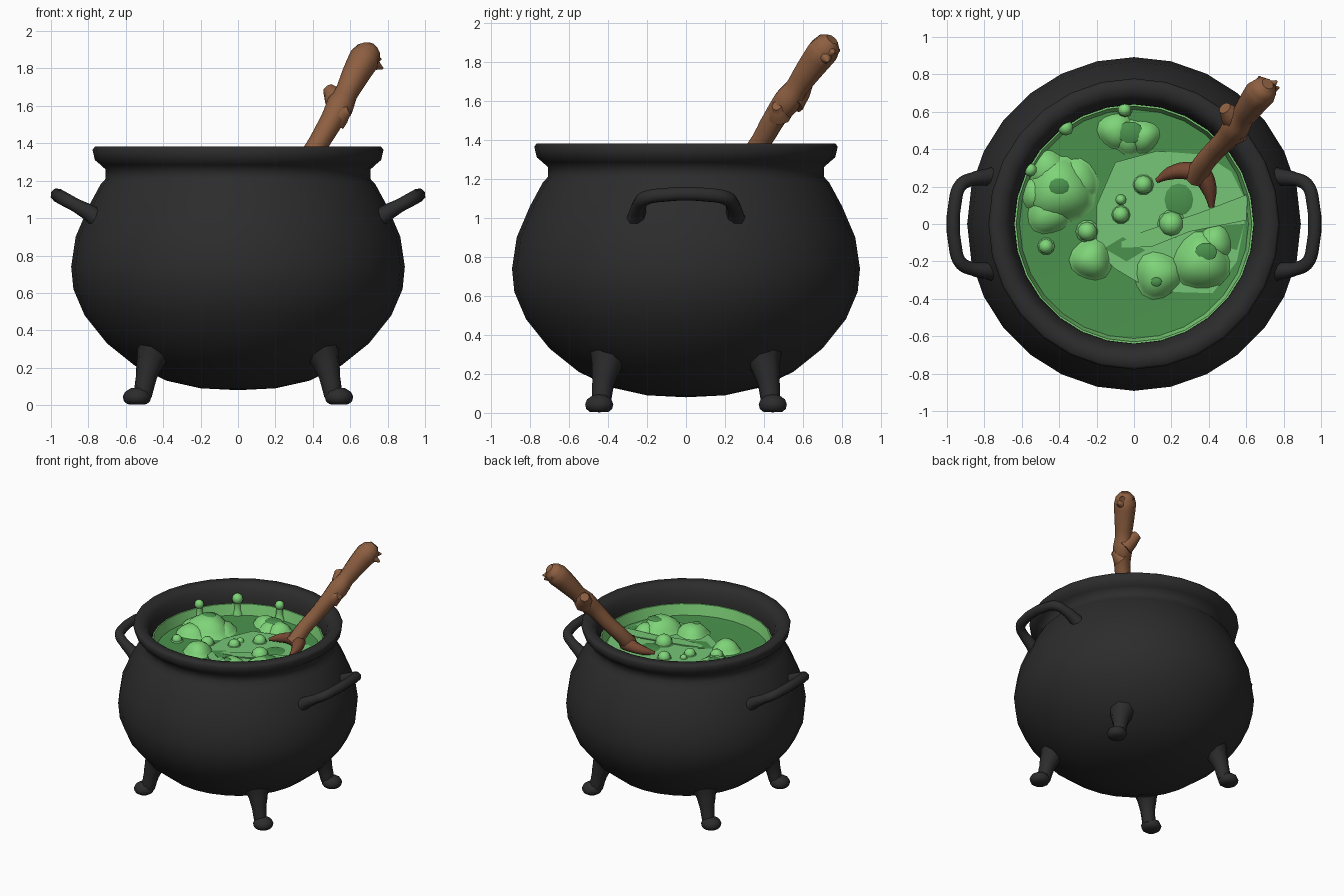
import bpy, bmesh, math
from mathutils import Vector

if "Cube" in bpy.data.objects:
    bpy.data.objects.remove(bpy.data.objects["Cube"], do_unlink=True)


def material(name, rgb):
    m = bpy.data.materials.new(name)
    m.use_nodes = True
    m.diffuse_color = (*rgb, 1)
    bsdf = m.node_tree.nodes["Principled BSDF"]
    bsdf.inputs["Base Color"].default_value = (*rgb, 1)
    bsdf.inputs["Roughness"].default_value = 0.8
    return m


IRON = material("black iron", (0.025, 0.025, 0.026))
LIGHT = material("light green", (0.21, 0.66, 0.19))
MID = material("mid green", (0.18, 0.56, 0.18))
DARK = material("dark green", (0.07, 0.29, 0.075))
WOOD = material("brown wood", (0.27, 0.115, 0.053))
WET = material("wet dark wood", (0.18, 0.065, 0.032))


def finish(ob, angle=60):
    bpy.ops.object.select_all(action="DESELECT")
    ob.select_set(True)
    bpy.context.view_layer.objects.active = ob
    bpy.ops.object.shade_smooth_by_angle(angle=math.radians(angle))
    return ob


def from_bmesh(name, bm, mats):
    me = bpy.data.meshes.new(name)
    bm.to_mesh(me)
    bm.free()
    for m in mats:
        me.materials.append(m)
    ob = bpy.data.objects.new(name, me)
    bpy.context.collection.objects.link(ob)
    return ob


def lathe(name, profile, seg, mats, loc=(0, 0, 0), scale=(1, 1, 1), rule=None, wobble=0):
    """Spin (radius, height) points about z; wobble makes the outline lumpy."""
    bm = bmesh.new()
    rings = []
    for r, z in profile:
        ring = []
        for j in range(seg):
            a = math.tau * j / seg
            k = r * (1 + wobble * math.sin(3 * a + 9 * loc[0]))
            ring.append(bm.verts.new((k * math.cos(a) * scale[0] + loc[0],
                                      k * math.sin(a) * scale[1] + loc[1],
                                      z * scale[2] + loc[2])))
        rings.append(ring)
    for lo, hi in zip(rings, rings[1:]):
        for j in range(seg):
            n = (j + 1) % seg
            bm.faces.new((lo[j], lo[n], hi[n], hi[j]))
    bmesh.ops.remove_doubles(bm, verts=bm.verts, dist=0.0005)
    if rule:
        for f in bm.faces:
            f.material_index = rule(f.calc_center_median())
    return finish(from_bmesh(name, bm, mats))


def tube(name, points, mat):
    """Tapered tube through (x, y, z, radius) points, turned into a mesh."""
    cu = bpy.data.curves.new(name, "CURVE")
    cu.dimensions = "3D"
    cu.bevel_depth = 1
    cu.bevel_resolution = 2
    cu.resolution_u = 3
    cu.use_fill_caps = True
    sp = cu.splines.new("BEZIER")
    sp.bezier_points.add(len(points) - 1)
    for bp, p in zip(sp.bezier_points, points):
        bp.co, bp.radius = p[:3], p[3]
        bp.handle_left_type = bp.handle_right_type = "AUTO"
    cu.materials.append(mat)
    ob = bpy.data.objects.new(name, cu)
    bpy.context.collection.objects.link(ob)
    bpy.ops.object.select_all(action="DESELECT")
    ob.select_set(True)
    bpy.context.view_layer.objects.active = ob
    bpy.ops.object.convert(target="MESH")
    return finish(bpy.context.view_layer.objects.active)


# Pot body with neck, flared rim and inner wall
lathe("pot", [(0, .08), (.2, .09), (.38, .13), (.55, .21), (.7, .33), (.82, .48),
              (.88, .62), (.892, .74), (.868, .9), (.8, 1.06), (.735, 1.18), (.708, 1.21),
              (.708, 1.26), (.735, 1.285), (.765, 1.31), (.778, 1.365), (.765, 1.382),
              (.7, 1.38), (.665, 1.34), (.64, 1.27), (.635, 1.08)], 28, [IRON])

# Four slim legs with round feet turned outward
for sx, sy, label in ((1, -1, "front_left"), (-1, -1, "front_right"),
                      (1, 1, "back_left"), (-1, 1, "back_right")):
    tube(label + "_leg", [(sx * .44, sy * .39, .31, .11), (sx * .47, sy * .41, .23, .075),
                          (sx * .49, sy * .425, .15, .057), (sx * .51, sy * .435, .05, .05)], IRON)
    lathe(label + "_foot", [(0, .003), (.05, .005), (.07, .02), (.076, .045), (.065, .07),
                            (.035, .09), (0, .095)], 10, [IRON], (sx * .54, sy * .445, 0))

# Side handles, tilted outward
for s, label in ((1, "left_handle"), (-1, "right_handle")):
    half = [(.74, .255, .99, .054), (.79, .25, 1.025, .045), (.87, .238, 1.07, .036),
            (.925, .21, 1.1, .037), (.952, .145, 1.115, .037)]
    pts = [(s * x, y, z, r) for x, y, z, r in half]
    pts += [(x, -y, z, r) for x, y, z, r in reversed(pts)]
    tube(label, pts, IRON)

# Brew surface with a bright edge that clings to the wall
lathe("brew", [(.648, 1.235), (.63, 1.235), (.612, 1.15), (.3, 1.14), (0, 1.14)], 28,
      [DARK, LIGHT], rule=lambda c: int(c.xy.length > .59))


def plate(name, outline, z, mat, slope=0):
    """Thin slab over an outline, rising with x by the slope."""
    bm = bmesh.new()
    face = bm.faces.new([bm.verts.new((x, y, z + slope * x)) for x, y in outline])
    top = bmesh.ops.extrude_face_region(bm, geom=[face])["geom"]
    bmesh.ops.translate(bm, vec=(0, 0, .008),
                        verts=[v for v in top if isinstance(v, bmesh.types.BMVert)])
    bmesh.ops.recalc_face_normals(bm, faces=bm.faces)
    return from_bmesh(name, bm, [mat])


# Thick swirls floating on the brew
plate("wide_swirl", [(-.2, -.14), (-.1, -.24), (.1, -.36), (.42, -.37), (.55, -.2), (.59, .0),
                     (.59, .14), (.52, .28), (.38, .37), (.12, .39), (-.1, .33), (-.2, .1)],
      1.144, MID)
plate("dark_pool", [(-.16, -.13), (-.06, -.07), (.06, -.14), (-.04, -.2)], 1.146, DARK)
plate("right_pool", [(.3, -.02), (.59, .0), (.55, -.14), (.42, -.1)], 1.146, DARK)
plate("swirl_fold", [(-.14, -.13), (.05, -.04), (.35, .06), (.61, .16), (.6, .02), (.3, -.04),
                     (.1, -.12)], 1.15, MID, .06)

# Gooey mounds with flared skirts, some opened by a dark crater
MOUND = [(1.12, 0), (.97, .12), (.84, .38), (.66, .68), (.36, .93), (0, 1)]
mounds = [(-.4, .18, .18, .125), (-.46, .29, .11, .08), (-.31, .23, .12, .07),
          (-.46, .06, .12, .08), (-.23, -.19, .11, .09), (.13, -.27, .13, .09),
          (.36, -.2, .16, .12), (.43, -.1, .1, .08), (-.1, .5, .1, .07),
          (.05, .47, .09, .07), (-.03, .47, .1, .06), (-.52, .16, .09, .07)]
for i, (x, y, r, h) in enumerate(mounds):
    lathe(f"mound_{i + 1}", MOUND, 14, [LIGHT], (x, y, 1.135), (r, r, h), wobble=.07)
for i, (x, y, z, r) in enumerate([(-.4, .2, 1.254, .055), (.385, -.15, 1.245, .06),
                                  (-.02, .49, 1.195, .07), (.12, -.31, 1.222, .03)]):
    lathe(f"crater_{i + 1}", [(1, 0), (.8, .006), (0, .009)], 10, [DARK],
          (x, y, z), (r, r * .85, 1))


def bubble(name, x, y, z, r):
    bpy.ops.mesh.primitive_uv_sphere_add(segments=10, ring_count=6, radius=r, location=(x, y, z))
    ob = bpy.context.object
    ob.name = name
    ob.data.materials.append(LIGHT)
    finish(ob)


# Floating bubbles, each in a flat collar
for i, (x, y, r) in enumerate([(.2, 0, .068), (.05, .21, .05), (-.07, .05, .045),
                               (-.07, .13, .026), (-.47, -.12, .04), (-.25, -.04, .052)]):
    bubble(f"bubble_{i + 1}", x, y, 1.155, r)
    lathe(f"bubble_collar_{i + 1}", [(1.2, 0), (1.1, .014), (.8, .02)], 10, [MID],
          (x, y, 1.14), (r, r, 1))

# Bubbles stuck to the wall above broad drips
for i, (x, y, z, r) in enumerate([(-.365, .515, 1.275, .042), (-.05, .61, 1.27, .036),
                                  (-.555, .29, 1.265, .036)]):
    bubble(f"wall_bubble_{i + 1}", x, y, z, r)
    tube(f"wall_drip_{i + 1}", [(x, y, 1.14, .045), (x, y, 1.2, .026), (x, y, z, .024)], LIGHT)

# Branch stirrer: gnarled shaft, stubs and splintered end
tube("stirrer_shaft", [(.33, .25, 1.2, .06), (.37, .32, 1.3, .056), (.43, .39, 1.4, .056),
                       (.5, .46, 1.52, .062), (.545, .52, 1.6, .075), (.58, .57, 1.67, .062),
                       (.63, .64, 1.77, .075), (.675, .7, 1.85, .084), (.7, .73, 1.89, .07),
                       (.715, .75, 1.915, .035)], WOOD)
tube("upper_stub", [(.55, .54, 1.59, .07), (.515, .585, 1.65, .058), (.485, .62, 1.69, .035)],
     WOOD)
tube("lower_stub", [(.52, .48, 1.53, .068), (.56, .475, 1.56, .052), (.595, .465, 1.575, .025)],
     WOOD)
for i, tip in enumerate([(.775, .73, 1.8), (.67, .79, 1.86), (.765, .765, 1.85)]):
    base = Vector((.675, .7, 1.85))
    middle = base.lerp(Vector(tip), .55)
    tube(f"splinter_{i + 1}", [(*base, .05), (*middle, .035), (*tip, .005)], WOOD)

# Scooped bowl edge at the foot of the stirrer
tube("stirrer_scoop", [(.12, .23, 1.18, .012), (.19, .27, 1.195, .035), (.28, .285, 1.21, .048),
                       (.36, .26, 1.21, .058), (.4, .19, 1.2, .042), (.415, .09, 1.18, .014)], WET)
lathe("scoop_pool", [(1, 0), (.8, .006), (0, .008)], 12, [DARK], (.24, .13, 1.151), (.08, .09, 1))
